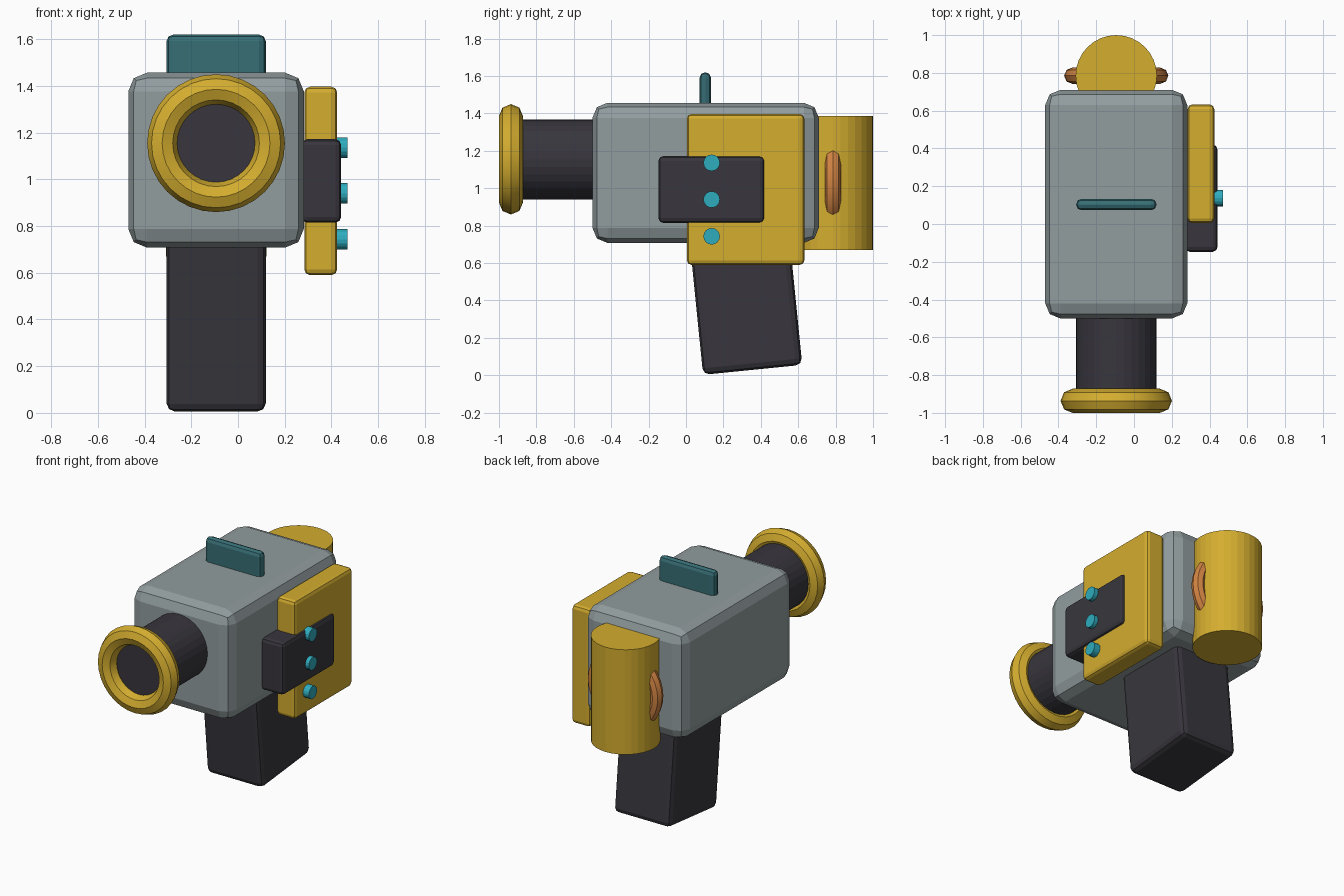
import bpy, math

if "Cube" in bpy.data.objects:
    bpy.data.objects.remove(bpy.data.objects["Cube"])


def material(name, rgb):
    m = bpy.data.materials.new(name)
    lin = [((c / 255 + 0.055) / 1.055) ** 2.4 for c in rgb]
    m.diffuse_color = (*lin, 1)
    m.use_nodes = True
    m.node_tree.nodes["Principled BSDF"].inputs["Base Color"].default_value = m.diffuse_color
    return m


GREY = material("grey", (146, 157, 159))
GOLD = material("gold", (212, 173, 47))
DARK = material("charcoal", (56, 54, 61))
TEAL = material("dark teal", (54, 110, 117))
CYAN = material("cyan", (47, 172, 190))
COPPER = material("copper", (208, 131, 66))

CX = -0.094  # centre line of the body


def finish(name, mat):
    ob = bpy.context.object
    ob.name = name
    ob.data.materials.append(mat)
    return ob


def box(name, lo, hi, mat, bevel, segments=2, tilt=0.0):
    mid = [(a + b) / 2 for a, b in zip(lo, hi)]
    bpy.ops.mesh.primitive_cube_add(size=1, location=mid)
    ob = finish(name, mat)
    size = [b - a for a, b in zip(lo, hi)]
    for v in ob.data.vertices:
        v.co = [c * s for c, s in zip(v.co, size)]
    ob.rotation_euler.x = tilt
    mod = ob.modifiers.new("rounded edges", "BEVEL")
    mod.width, mod.segments = bevel, segments
    return ob


def cylinder(name, centre, radius, depth, mat, rot=(0, 0, 0), sides=32):
    bpy.ops.mesh.primitive_cylinder_add(vertices=sides, radius=radius, depth=depth,
                                        location=centre, rotation=rot)
    return finish(name, mat)


def ring(name, centre, major, minor, mat):
    bpy.ops.mesh.primitive_torus_add(location=centre, rotation=(math.pi / 2, 0, 0),
                                     major_radius=major, minor_radius=minor,
                                     major_segments=32, minor_segments=8)
    ob = finish(name, mat)
    bpy.ops.object.shade_smooth_by_angle(angle=math.radians(30))
    return ob


# Main housing, tilted grip and top sight
box("body", (-0.47, -0.50, 0.708), (0.282, 0.71, 1.457), GREY, 0.08)
box("grip", (-0.306, 0.045, 0.027), (0.119, 0.578, 0.927), DARK, 0.035, tilt=0.1)
box("top_sight", (-0.306, 0.073, 1.38), (0.119, 0.133, 1.62), TEAL, 0.028)

# Barrel with muzzle ring
cylinder("barrel", (CX, -0.69, 1.155), 0.214, 0.48, DARK, (math.pi / 2, 0, 0))
ring("muzzle_ring", (CX, -0.936, 1.155), 0.231, 0.064, GOLD)

# Rear canister with a band showing at both sides
cylinder("rear_canister", (CX, 0.785, 1.028), 0.215, 0.715, GOLD)
ring("canister_band", (CX, 0.785, 1.03), 0.233, 0.043, COPPER)

# Side panel, control box and buttons
box("side_panel", (0.284, 0.005, 0.59), (0.425, 0.633, 1.397), GOLD, 0.025)
box("control_box", (0.27, -0.147, 0.815), (0.442, 0.42, 1.172), DARK, 0.025)
for i, z in enumerate((1.136, 0.94, 0.743)):
    cylinder(f"button_{i + 1}", (0.42, 0.137, z), 0.044, 0.1, CYAN,
             (0, math.pi / 2, 0), 16)
